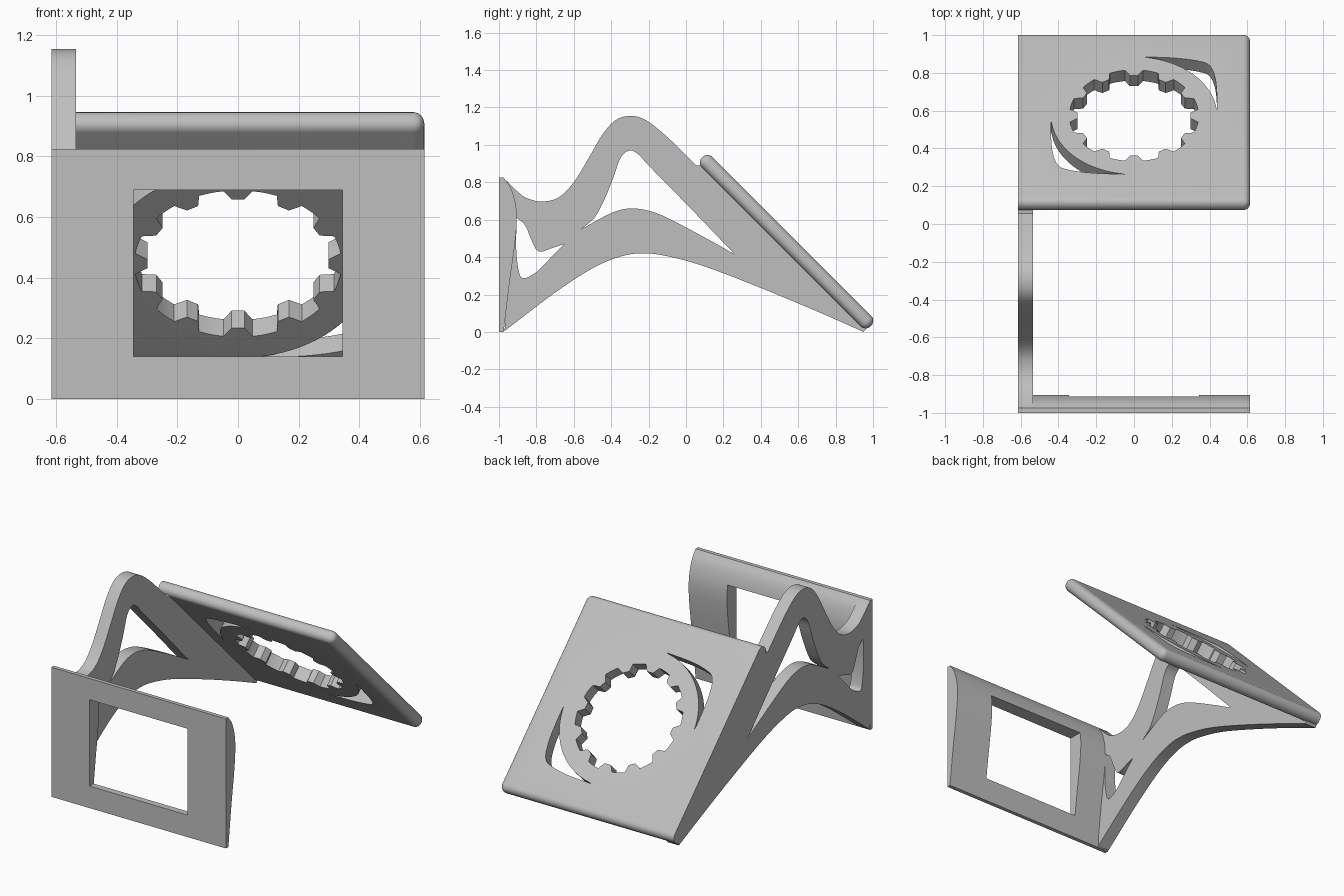
import bpy, bmesh, math
from mathutils import Matrix, Vector

if "Cube" in bpy.data.objects:
    bpy.data.objects.remove(bpy.data.objects["Cube"], do_unlink=True)

W = 0.615          # half width of the whole stand
THICK = 0.08       # bracket and cradle thickness

grey = bpy.data.materials.new("plain_grey")
grey.use_nodes = True
grey.diffuse_color = (0.52, 0.52, 0.52, 1)
grey.node_tree.nodes["Principled BSDF"].inputs["Base Color"].default_value = (0.52, 0.52, 0.52, 1)


def smooth(points, steps=6):
    """Catmull-Rom path through the points, both ends included."""
    p = [Vector(q) for q in points]
    p = [2 * p[0] - p[1]] + p + [2 * p[-1] - p[-2]]
    path = []
    for a, b, c, d in zip(p, p[1:], p[2:], p[3:]):
        for i in range(steps):
            t = i / steps
            path.append(0.5 * (2 * b + (c - a) * t + (2 * a - 5 * b + 4 * c - d) * t ** 2
                               + (3 * b - a - 3 * c + d) * t ** 3))
    return [tuple(q) for q in path] + [tuple(p[-2])]


def evaluated_mesh(obj):
    deps = bpy.context.evaluated_depsgraph_get()
    return bpy.data.meshes.new_from_object(obj.evaluated_get(deps))


def add_object(name, mesh, matrix):
    obj = bpy.data.objects.new(name, mesh)
    bpy.context.collection.objects.link(obj)
    obj.matrix_world = matrix
    mesh.materials.clear()
    mesh.materials.append(grey)
    return obj


def prism(name, loops, depth, matrix):
    """Flat outline with holes, extruded symmetrically along local z."""
    curve = bpy.data.curves.new(name, 'CURVE')
    curve.dimensions, curve.fill_mode, curve.extrude = '2D', 'BOTH', depth / 2
    for loop in loops:
        spline = curve.splines.new('POLY')
        spline.points.add(len(loop) - 1)
        for pt, co in zip(spline.points, loop):
            pt.co = (co[0], co[1], 0, 1)
        spline.use_cyclic_u = True
    temp = bpy.data.objects.new(name + "_curve", curve)
    bpy.context.collection.objects.link(temp)
    mesh = evaluated_mesh(temp)
    bpy.data.objects.remove(temp, do_unlink=True)
    bm = bmesh.new()
    bm.from_mesh(mesh)
    bmesh.ops.remove_doubles(bm, verts=bm.verts, dist=0.0001)
    bmesh.ops.recalc_face_normals(bm, faces=bm.faces)
    bm.to_mesh(mesh)
    bm.free()
    return add_object(name, mesh, matrix)


def cut(obj, cutter):
    mod = obj.modifiers.new("cut", 'BOOLEAN')
    mod.operation, mod.solver, mod.object = 'DIFFERENCE', 'EXACT', cutter
    bpy.context.view_layer.update()
    mesh = evaluated_mesh(obj)
    obj.modifiers.clear()
    obj.data = mesh
    bpy.data.objects.remove(cutter, do_unlink=True)


def frame(x, y, z, origin):
    m = Matrix((x, y, z)).transposed().to_4x4()
    m.translation = origin
    return m


def side_frame(x):
    return frame((0, 1, 0), (0, 0, 1), (1, 0, 0), (x, 0, 0))


# Front panel: curved back profile with a rectangular window
back = smooth([(-0.975, 0), (-0.945, 0.25), (-0.915, 0.47), (-0.905, 0.6),
               (-0.912, 0.69), (-0.937, 0.77), (-0.975, 0.825)])
panel = prism("front_panel", [[(-1, 0)] + back + [(-1, 0.825)]], 2 * W, side_frame(0))
window = prism("window_cutter", [[(-1.1, 0.14), (-0.8, 0.14), (-0.8, 0.69), (-1.1, 0.69)]],
               0.69, side_frame(0))
cut(panel, window)

# Side bracket: wavy arm with two curved openings
under = smooth([(-0.97, 0.005), (-0.7, 0.21), (-0.5, 0.34), (-0.35, 0.403), (-0.23, 0.42),
                (-0.1, 0.405), (0.1, 0.35), (0.4, 0.235), (0.7, 0.11), (0.95, 0)])
over = smooth([(0.055, 0.89), (0, 0.945), (-0.12, 1.06), (-0.22, 1.135), (-0.3, 1.155),
               (-0.38, 1.13), (-0.45, 1.05), (-0.52, 0.93), (-0.6, 0.8), (-0.68, 0.72),
               (-0.77, 0.697), (-0.85, 0.715), (-0.9, 0.75), (-0.96, 0.81)])
outline = under + [(0.962, 0.015), (0.085, 0.892)] + over + [(-0.94, 0.5)]
big_hole = (smooth([(-0.56, 0.55), (-0.49, 0.61), (-0.44, 0.7), (-0.39, 0.82), (-0.35, 0.93),
                    (-0.3, 0.97), (-0.25, 0.945), (-0.2, 0.89), (0.03, 0.655), (0.26, 0.415)])[:-1]
            + smooth([(0.26, 0.415), (0.1, 0.505), (-0.1, 0.61), (-0.2, 0.648), (-0.3, 0.66),
                      (-0.4, 0.635), (-0.56, 0.55)])[:-1])
small_hole = (smooth([(-0.905, 0.61), (-0.86, 0.57), (-0.83, 0.5), (-0.8, 0.44), (-0.77, 0.43),
                      (-0.72, 0.447), (-0.65, 0.47)])[:-1]
              + smooth([(-0.65, 0.47), (-0.72, 0.4), (-0.8, 0.32), (-0.87, 0.287),
                        (-0.895, 0.33), (-0.908, 0.45), (-0.905, 0.61)])[:-1])
prism("side_bracket", [outline, big_hole, small_hole], THICK, side_frame(-W + THICK / 2))

# Tilted cradle plate: rounded on every edge except the bracket side
r = math.sqrt(0.5)
tilt = frame((1, 0, 0), (0, r, -r), (0, r, r), (0, 0.5375, 0.4825))
bm = bmesh.new()
bmesh.ops.create_cube(bm, size=1)
bmesh.ops.scale(bm, vec=(2 * W, 1.275, THICK), verts=bm.verts)
rounded = [e for e in bm.edges if any(v.co.x > 0 for v in e.verts)]
bmesh.ops.bevel(bm, geom=rounded, offset=0.037, segments=6, profile=0.5, affect='EDGES')
mesh = bpy.data.meshes.new("cradle_plate")
bm.to_mesh(mesh)
bm.free()
plate = add_object("cradle_plate", mesh, tilt)

# Round opening with twelve inward teeth
SHIFT = 0.012
gear = []
for k in range(12):
    mid = k * 30
    rim = [(0.342, a) for a in (8, 11.5, 15, 18.5, 22)]
    for radius, a in [(0.3, -4), (0.3, 4)] + rim:
        ang = math.radians(mid + a)
        gear.append((radius * math.cos(ang), radius * math.sin(ang) + SHIFT))
cut(plate, prism("gear_cutter", [gear], 0.3, tilt))

# Crescent slots in two opposite corners
arc = [(0.44 * math.cos(math.radians(a)), 0.44 * math.sin(math.radians(a)))
       for a in range(6, 85, 4)]
corner = smooth([(0.05, 0.44), (0.22, 0.43), (0.34, 0.408), (0.4, 0.375),
                 (0.428, 0.29), (0.438, 0.18), (0.44, 0.05)])
for sign in (1, -1):
    slot = [(sign * x, sign * y + SHIFT) for x, y in arc + corner]
    cut(plate, prism("slot_cutter", [slot], 0.3, tilt))

# Smooth curved faces, keep hard edges
bpy.ops.object.select_all(action='DESELECT')
for obj in bpy.context.scene.objects:
    if obj.type == 'MESH':
        obj.select_set(True)
        bpy.context.view_layer.objects.active = obj
bpy.ops.object.shade_smooth_by_angle(angle=math.radians(30))
